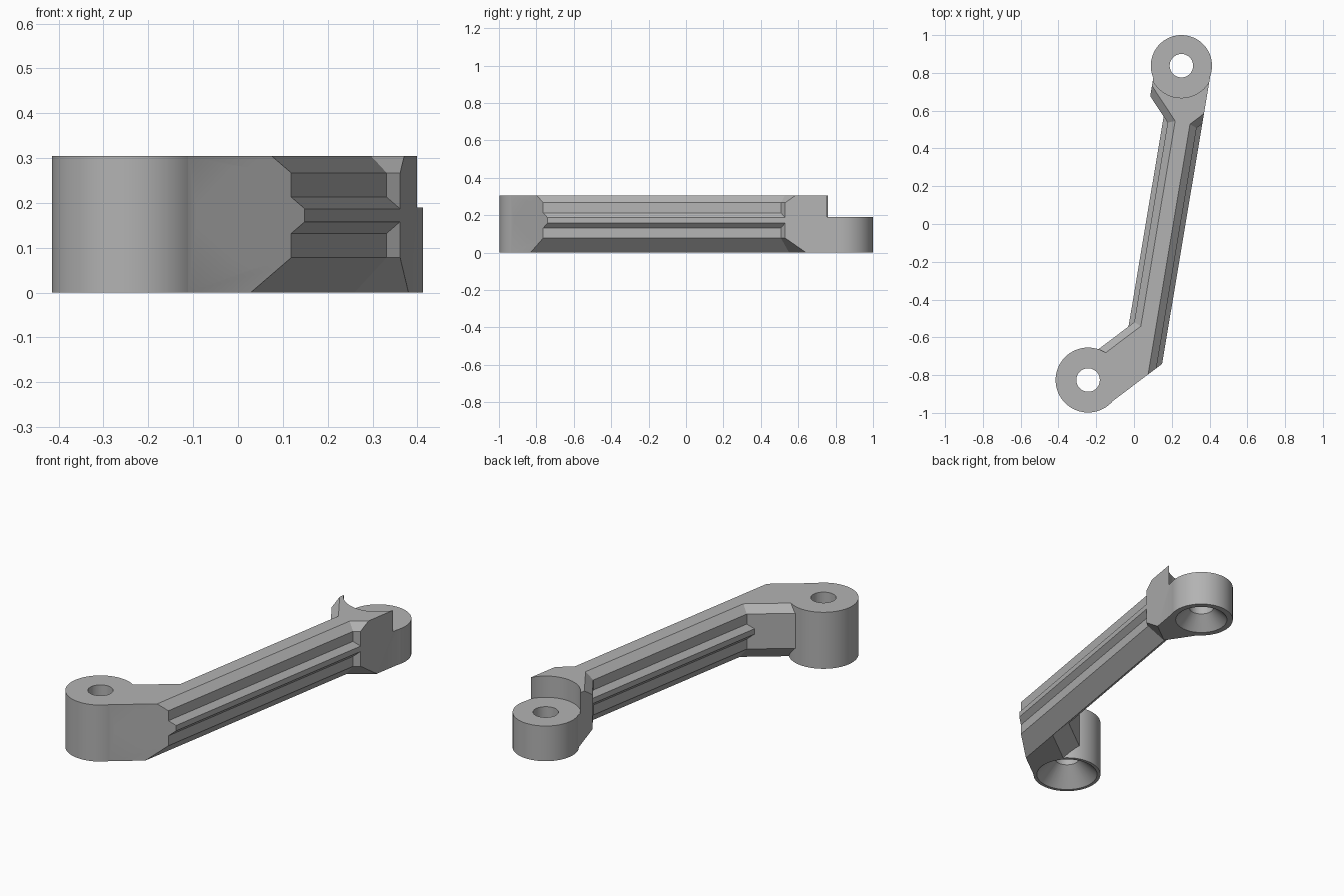
import bpy
import bmesh
import math
from mathutils import Vector

if "Cube" in bpy.data.objects:
    bpy.data.objects.remove(bpy.data.objects["Cube"], do_unlink=True)

# Main dimensions
HEIGHT = 0.305
LOW_TOP = 0.19
BEVEL_TOP = 0.038      # upper bevel size
BEVEL_LOW = 0.078      # lower bevel size
HOLE = 0.062
FRONT_LUG = Vector((-0.243, -0.826, 0))
BACK_LUG = Vector((0.251, 0.838, 0))
FRONT_R, BACK_R = 0.172, 0.162

# Main directions: along the arm, across the arm, and out of the elbow
ALONG = Vector((0.165, 0.986, 0)).normalized()
ACROSS = Vector((0.986, -0.165, 0)).normalized()
ELBOW_OUT = Vector((0.602, -0.799, 0)).normalized()
ELBOW_ALONG = Vector((0.799, 0.602, 0)).normalized()
FORK_OUT = Vector((-0.835, -0.55, 0)).normalized()
UP = Vector((0, 0, 1))
MID = 0.165            # arm centre line, measured across
CORE = 0.078           # half width of the arm core
RIB = 0.104            # half width over the ribs

metal = bpy.data.materials.new("grey")
metal.use_nodes = True
grey = (0.45, 0.45, 0.45, 1)
metal.diffuse_color = grey
metal.node_tree.nodes["Principled BSDF"].inputs["Base Color"].default_value = grey


def finish(name, bm):
    bmesh.ops.recalc_face_normals(bm, faces=bm.faces[:])
    mesh = bpy.data.meshes.new(name)
    bm.to_mesh(mesh)
    bm.free()
    mesh.materials.append(metal)
    ob = bpy.data.objects.new(name, mesh)
    bpy.context.collection.objects.link(ob)
    return ob


def block(name, planes):
    """Convex solid kept behind every (normal, distance) plane."""
    bm = bmesh.new()
    bmesh.ops.create_cube(bm, size=4)
    for normal, dist in planes + [(UP, HEIGHT), (-UP, 0)]:
        normal_len = normal.length
        cut = bmesh.ops.bisect_plane(
            bm, geom=bm.verts[:] + bm.edges[:] + bm.faces[:], dist=1e-6,
            plane_co=normal * (dist / normal_len ** 2), plane_no=normal / normal_len,
            clear_outer=True)
        edges = [e for e in cut["geom_cut"] if isinstance(e, bmesh.types.BMEdge)]
        if edges:
            bmesh.ops.contextual_create(bm, geom=edges)
    return finish(name, bm)


def wall(normal, dist):
    """Upright wall with a sloped bevel above and below."""
    return [(normal, dist),
            (normal + UP, dist + HEIGHT - BEVEL_TOP),
            (normal - UP, dist - BEVEL_LOW)]


def round_part(name, centre, low, high, r_low, r_high=None):
    bm = bmesh.new()
    bmesh.ops.create_cone(bm, cap_ends=True, segments=72, radius1=r_low,
                          radius2=r_low if r_high is None else r_high,
                          depth=high - low)
    bmesh.ops.translate(bm, verts=bm.verts[:],
                        vec=centre + UP * ((low + high) / 2))
    return finish(name, bm)


def combine(target, tool, operation):
    mod = target.modifiers.new(tool.name, "BOOLEAN")
    mod.operation = operation
    mod.solver = "EXACT"
    mod.object = tool
    bpy.context.view_layer.objects.active = target
    bpy.ops.object.modifier_apply(modifier=mod.name)
    bpy.data.objects.remove(tool, do_unlink=True)


# Straight arm core, with a V underside
ends = [(ELBOW_OUT, 0.681), (ALONG, 0.66)]
arm = block("link_arm", wall(ACROSS, MID + CORE) + wall(-ACROSS, CORE - MID) + ends)

# Tapered rib along both sides of the arm
rib_low, rib_high = 0.158, 0.187
rib = block("side_rib", [
    (ACROSS, MID + RIB), (-ACROSS, RIB - MID),
    (ACROSS + UP, MID + RIB + rib_high), (-ACROSS + UP, RIB - MID + rib_high),
    (ACROSS - UP, MID + RIB - rib_low), (-ACROSS - UP, RIB - MID - rib_low),
    (ELBOW_OUT, 0.681), (ALONG, 0.6)])

# Elbow that turns toward the front lug
elbow = block("elbow", wall(-ELBOW_OUT, -0.416) + wall(ACROSS, MID + CORE) + [
    (ELBOW_OUT, 0.681), (-ELBOW_ALONG, -ELBOW_ALONG.dot(FRONT_LUG))])

# Flared fork block, scooped out around the back lug
fork = block("fork", wall(ELBOW_OUT, -0.206) + wall(FORK_OUT, -0.444) + [
    (ACROSS, MID + RIB), (-ACROSS, 0.027), (ALONG, ALONG.dot(BACK_LUG))])
scoop = round_part("scoop", BACK_LUG, LOW_TOP, HEIGHT + 0.1, 0.17)
combine(fork, scoop, "DIFFERENCE")

# Round lugs
front_lug = round_part("front_lug", FRONT_LUG, 0, HEIGHT, FRONT_R)
back_lug = round_part("back_lug", BACK_LUG, 0, LOW_TOP, BACK_R)

for part in (rib, elbow, fork, front_lug, back_lug):
    combine(arm, part, "UNION")

# Bolt holes with a wide countersink underneath
for centre, sink in ((FRONT_LUG, 0.155), (BACK_LUG, 0.132)):
    combine(arm, round_part("bolt_hole", centre, -0.1, HEIGHT + 0.1, HOLE), "DIFFERENCE")
    combine(arm, round_part("countersink", centre, -0.01, sink - 0.05,
                            sink + 0.01, 0.05), "DIFFERENCE")

# Smooth the round walls, keep the hard edges
bpy.ops.object.select_all(action="DESELECT")
arm.select_set(True)
bpy.context.view_layer.objects.active = arm
bpy.ops.object.shade_smooth_by_angle(angle=math.radians(20))
